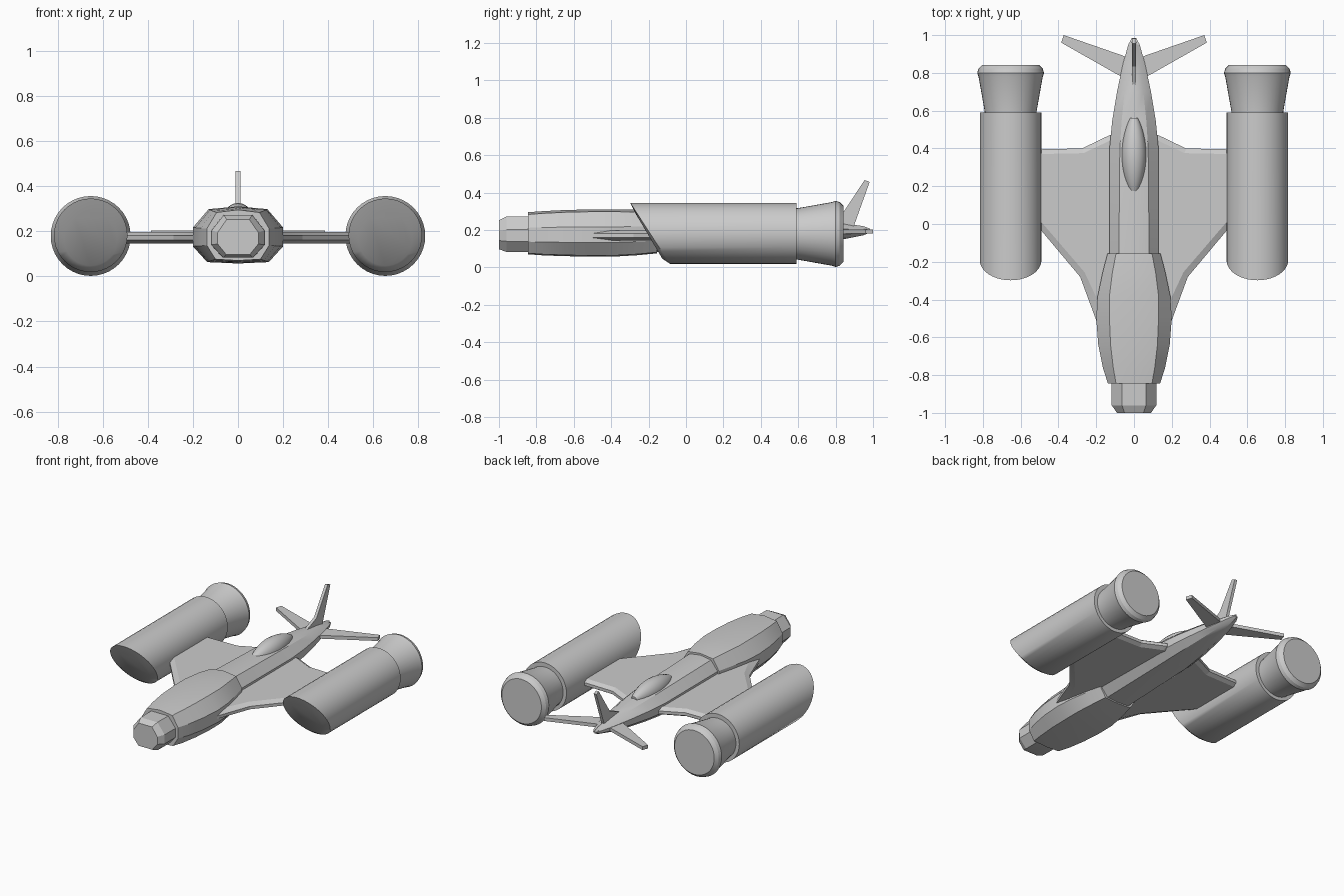
import bpy, bmesh, math

if "Cube" in bpy.data.objects:
    bpy.data.objects.remove(bpy.data.objects["Cube"])


def loft(name, rings, angle=30):
    """Skin a list of closed rings and cap both ends."""
    bm = bmesh.new()
    vs = [[bm.verts.new(p) for p in r] for r in rings]
    n = len(vs[0])
    for a, b in zip(vs, vs[1:]):
        for i in range(n):
            j = (i + 1) % n
            bm.faces.new((a[i], a[j], b[j], b[i]))
    bm.faces.new(vs[0][::-1])
    bm.faces.new(vs[-1])
    bmesh.ops.recalc_face_normals(bm, faces=bm.faces)
    me = bpy.data.meshes.new(name)
    bm.to_mesh(me)
    bm.free()
    ob = bpy.data.objects.new(name, me)
    bpy.context.collection.objects.link(ob)
    bpy.ops.object.select_all(action='DESELECT')
    ob.select_set(True)
    bpy.context.view_layer.objects.active = ob
    bpy.ops.object.shade_smooth_by_angle(angle=math.radians(angle))
    return ob


def hull_ring(y, w, t, z0, z1, crown=0.012):
    """Faceted fuselage section: half width w, top half width t."""
    h = z1 - z0
    half = [(t, z1 - crown), (w, z0 + .63 * h), (w, z0 + .30 * h), (t * 1.05, z0 + crown * .5)]
    pts = [(0, z1)] + half + [(0, z0)] + [(-x, z) for x, z in reversed(half)]
    return [(x, y, z) for x, z in pts]


# Forward fuselage, bulging in plan
loft("forward_fuselage", [hull_ring(*r) for r in (
    (-.845, .138, .095, .07, .295), (-.76, .165, .11, .064, .301),
    (-.64, .189, .124, .06, .307), (-.5, .2, .13, .057, .31),
    (-.38, .192, .13, .058, .31), (-.26, .167, .115, .065, .308),
    (-.155, .14, .095, .075, .3))], 25)

# Faceted nose block
loft("nose", [hull_ring(*r, crown=0) for r in (
    (-.80, .12, .065, .083, .272), (-.96, .118, .063, .083, .272),
    (-1.0, .09, .05, .097, .252))], 20)

# Rear fuselage tapering to the tail
loft("rear_fuselage", [hull_ring(*r) for r in (
    (-.25, .13, .08, .08, .29), (-.15, .131, .08, .083, .288),
    (.40, .13, .075, .1, .275), (.55, .115, .065, .113, .265),
    (.70, .09, .05, .13, .252), (.85, .058, .032, .152, .235),
    (.95, .03, .016, .172, .22), (.985, .012, .006, .188, .207))], 25)

# Dorsal fairing: half-buried teardrop
rings = []
for k in range(1, 16):
    u = k / 16
    s = math.sin(math.pi * u) ** .7
    rings.append([(.066 * s * math.cos(a), .14 + .45 * u, .255 + .07 * s * math.sin(a))
                  for a in (2 * math.pi * i / 20 for i in range(20))])
loft("dorsal_fairing", rings, 40)

# Vertical fin
fin = [(.71, .235), (.835, .285), (.955, .467), (.982, .457), (.89, .2), (.72, .2)]
loft("tail_fin", [[(x, y, z) for y, z in fin] for x in (-.01, .01)])

# Plan outlines (x, y) of wing edge, wing flat area and stabiliser
wing_edge = [(.08, -.51), (.2, -.51), (.285, -.28), (.52, .0), (.52, .395),
             (.275, .40), (.13, .47), (.08, .47)]
wing_flat = [(.08, -.43), (.18, -.43), (.262, -.255), (.52, .045), (.52, .37),
             (.268, .375), (.13, .44), (.08, .44)]
stabiliser = [(.0, .745), (.085, .79), (.385, .96), (.372, 1.0), (.055, .89), (.0, .87)]

CX, CZ = .653, .179
SEG = 40


def circle(r, y, cx, cz=CZ, slope=0.0):
    """Ring around y, optionally raked back towards its lower side."""
    out = []
    for i in range(SEG):
        a = 2 * math.pi * i / SEG
        dz = r * math.sin(a)
        out.append((cx + r * math.cos(a), y - slope * dz, cz + dz))
    return out


for side, s in (("left", -1), ("right", 1)):
    # Wing with chamfered edges
    loft(side + "_wing", [[(s * x, y, z) for x, y in o] for o, z in (
        (wing_flat, .145), (wing_edge, .16), (wing_edge, .18), (wing_flat, .197))], 10)
    # Horizontal stabiliser
    loft(side + "_stabiliser", [[(s * x, y, z) for x, y in stabiliser] for z in (.18, .203)])
    # Engine pod with raked intake
    cx = s * CX
    loft(side + "_engine", [
        circle(.118, -.197, cx, .165, .593), circle(.163, -.192, cx, .182, .65),
        circle(.163, .59, cx, .182)], 50)
    # Flared exhaust nozzle
    loft(side + "_nozzle", [
        circle(.136, .56, cx), circle(.138, .60, cx), circle(.17, .78, cx),
        circle(.177, .80, cx), circle(.17, .822, cx), circle(.15, .842, cx)], 25)
